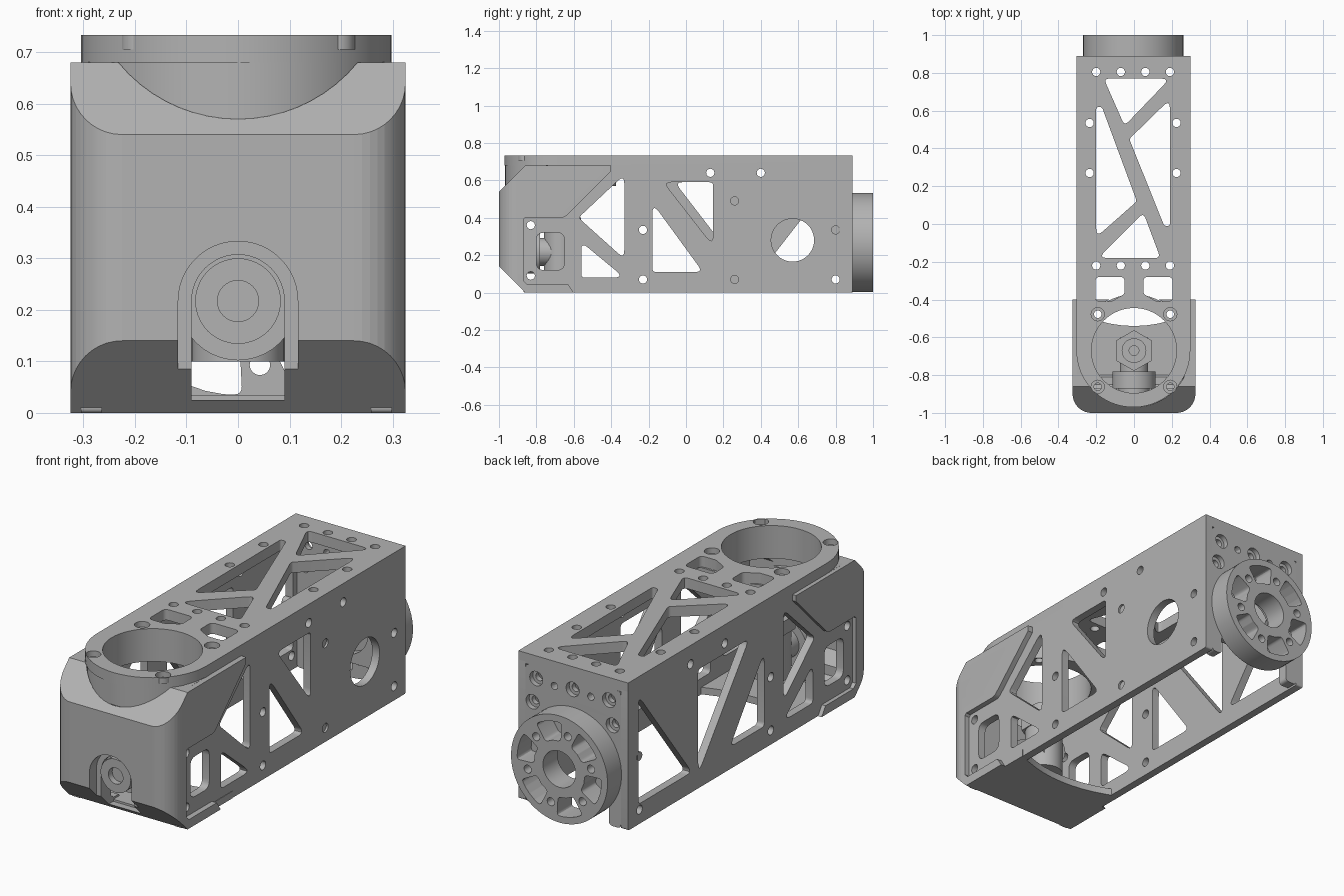
import bpy, bmesh
from math import sin, cos, pi, radians, tan
from mathutils import Vector

if "Cube" in bpy.data.objects:
    bpy.data.objects.remove(bpy.data.objects["Cube"])

grey = bpy.data.materials.new("metal_grey")
grey.use_nodes = True
grey.diffuse_color = (0.45, 0.45, 0.45, 1)
grey.node_tree.nodes["Principled BSDF"].inputs["Base Color"].default_value = (0.45, 0.45, 0.45, 1)


def circle(a, b, r, n=24, start=0.0):
    return [(a + r * cos(start + 2 * pi * i / n), b + r * sin(start + 2 * pi * i / n)) for i in range(n)]


def rounded(pts, r=0.02, steps=4):
    """Polygon with rounded corners."""
    out = []
    for i, p in enumerate(pts):
        p, q, s = Vector(p), Vector(pts[i - 1]), Vector(pts[(i + 1) % len(pts)])
        u, v = q - p, s - p
        d = min(r / tan(u.angle(v) / 2), 0.45 * u.length, 0.45 * v.length)
        a, b = p + u.normalized() * d, p + v.normalized() * d
        for k in range(steps + 1):
            t = k / steps
            out.append(tuple(a * (1 - t) ** 2 + p * 2 * t * (1 - t) + b * t * t))
    return out


def box(a0, b0, a1, b1, r=0.0):
    pts = [(a0, b0), (a1, b0), (a1, b1), (a0, b1)]
    return rounded(pts, r) if r else pts


def bake(ob):
    bpy.context.view_layer.update()
    dg = bpy.context.evaluated_depsgraph_get()
    return bpy.data.meshes.new_from_object(ob.evaluated_get(dg))


def finish(ob):
    ob.data.materials.clear()
    ob.data.materials.append(grey)
    bpy.ops.object.select_all(action='DESELECT')
    ob.select_set(True)
    bpy.context.view_layer.objects.active = ob
    bpy.ops.object.shade_smooth_by_angle(angle=radians(30))


def slab(name, axis, lo, hi, outline, holes=(), helper=False):
    """Flat outline with holes, extruded along an axis from lo to hi."""
    cu = bpy.data.curves.new(name, 'CURVE')
    cu.dimensions, cu.fill_mode, cu.extrude = '2D', 'BOTH', (hi - lo) / 2
    for loop in [outline, *holes]:
        sp = cu.splines.new('POLY')
        sp.points.add(len(loop) - 1)
        for pt, (a, b) in zip(sp.points, loop):
            pt.co = (a, b, 0, 1)
        sp.use_cyclic_u = True
    tmp = bpy.data.objects.new(name + "_outline", cu)
    bpy.context.collection.objects.link(tmp)
    me = bake(tmp)
    bpy.data.objects.remove(tmp)
    mid = (lo + hi) / 2
    for v in me.vertices:
        a, b, t = v.co.x, v.co.y, v.co.z + mid
        v.co = {'X': (t, a, b), 'Y': (a, t, b), 'Z': (a, b, t)}[axis]
    bm = bmesh.new()
    bm.from_mesh(me)
    bmesh.ops.remove_doubles(bm, verts=bm.verts, dist=1e-5)
    bmesh.ops.recalc_face_normals(bm, faces=bm.faces)
    bm.to_mesh(me)
    bm.free()
    me.name = name
    ob = bpy.data.objects.new(name, me)
    bpy.context.collection.objects.link(ob)
    if helper:
        ob.hide_render = True
    else:
        finish(ob)
    return ob


def combine(ob, tools):
    """Apply boolean tools, given as (operation, cutter)."""
    for op, cutter in tools:
        m = ob.modifiers.new(op, 'BOOLEAN')
        m.operation, m.object, m.solver = op, cutter, 'EXACT'
    me = bake(ob)
    ob.modifiers.clear()
    ob.data = me
    for _, cutter in tools:
        bpy.data.objects.remove(cutter)
    finish(ob)


HOLE = 0.022
L, R, RING_Y = 0.298, -0.305, -0.67

# Side plates with truss cutouts
side = rounded([(-0.87, 0), (0.89, 0), (0.89, 0.7), (-0.8, 0.68), (-0.87, 0.6)], 0.01)
shared = [rounded(t) for t in (
    [(-0.575, 0.4), (-0.33, 0.63), (-0.33, 0.18)],
    [(-0.56, 0.27), (-0.56, 0.08), (-0.33, 0.08)],
    [(-0.18, 0.48), (-0.18, 0.11), (0.09, 0.11)])]
shared.append(box(-0.8, 0.12, -0.65, 0.32, 0.04))
shared += [circle(a, b, HOLE, 16) for a, b in (
    (0.13, 0.64), (0.4, 0.64), (0.8, 0.335), (0.8, 0.07),
    (-0.23, 0.335), (-0.23, 0.07), (-0.83, 0.36), (-0.83, 0.09))]
screws = [(0.26, 0.49), (0.26, 0.07)]
slab("left_side_plate", 'X', L - 0.04, L, side, shared + [
    rounded([(-0.12, 0.59), (0.145, 0.59), (0.145, 0.25)]),
    circle(0.57, 0.28, 0.115, 40)] + [circle(a, b, HOLE, 16) for a, b in screws])
slab("right_side_plate", 'X', R, R + 0.04, side, shared + [
    rounded([(-0.06, 0.59), (0.34, 0.59), (0.34, 0.07)]),
    rounded([(0.81, 0.64), (0.81, 0.1), (0.39, 0.1)])])
for i, (a, b) in enumerate(screws):
    slab("screw_%d" % i, 'X', L - 0.04, L - 0.01, circle(a, b, HOLE, 16))

# Top plate with round front end, in two layers for the counterbores
end = [(-0.0035 + 0.3015 * cos(pi * i / 40), RING_Y - 0.3 * sin(pi * i / 40)) for i in range(41)]
top = [(R, 0.89), (L, 0.89)] + end
cuts = [rounded(p) for p in (
    [(-0.16, 0.77), (0.19, 0.77), (-0.05, 0.52)],
    [(-0.2, 0.62), (-0.17, 0.62), (0.015, 0.12), (-0.2, -0.07)],
    [(0.19, 0.66), (-0.025, 0.45), (0.16, -0.01), (0.19, -0.01)],
    [(-0.19, -0.18), (0.14, -0.18), (0.05, 0.06)])]
cuts += [rounded([(s * 0.205, -0.28), (s * 0.05, -0.28), (s * 0.05, -0.37), (s * 0.12, -0.41), (s * 0.205, -0.41)], 0.025)
         for s in (-1, 1)]
cuts += [circle(x, y, HOLE, 16) for y in (0.805, -0.22) for x in (-0.2, -0.07, 0.06, 0.19)]
cuts += [circle(x, y, HOLE, 16) for y in (0.535, 0.27) for x in (-0.235, 0.225)]
bore = circle(0, RING_Y, 0.225, 64)
corners = [(x, RING_Y + y) for x in (-0.192, 0.192) for y in (-0.192, 0.192)]
for name, lo, hi, r in (("top_plate", 0.705, 0.733, 0.035), ("top_plate_under", 0.68, 0.705, 0.02)):
    slab(name, 'Z', lo, hi, top, cuts + [bore] + [circle(x, y, r, 20) for x, y in corners])

# Bearing ring under the top plate
slab("bearing_ring", 'Z', 0.57, 0.68, circle(0, RING_Y, 0.297, 64),
     [bore] + [circle(x, y, 0.02, 16) for x, y in corners])

# Back plate with a bottom notch and counterbored screw holes
WX, WZ = -0.004, 0.267
back = rounded([(R + 0.04, 0), (-0.2, 0), (-0.2, 0.1), (0.2, 0.1), (0.2, 0), (L - 0.04, 0),
                (L - 0.04, 0.68), (R + 0.04, 0.68)], 0.02)
spots = [(-0.2, 0.62), (0.2, 0.62), (0, 0.62), (-0.22, 0.5), (0.22, 0.5)]
for name, lo, hi, r in (("back_plate", 0.865, 0.89, 0.036), ("back_plate_inner", 0.84, 0.865, 0.02)):
    slab(name, 'Y', lo, hi, back, [circle(WX, WZ, 0.13, 40)] + [circle(x, z, r, 20) for x, z in spots]
         + [circle(x, 0.61, 0.018, 12) for x in (-0.1, 0.1)])

# Output wheel with six pockets and six bolt holes
wheel_holes = [circle(WX, WZ, 0.09, 40)]
for k in range(6):
    mid = radians(-105 + 60 * k)
    arc = [mid + radians(d) for d in (-18, -9, 0, 9, 18)]
    wheel_holes.append(rounded([(WX + 0.232 * cos(a), WZ + 0.232 * sin(a)) for a in arc]
                               + [(WX + 0.14 * cos(a), WZ + 0.14 * sin(a)) for a in arc[::-2]], 0.02))
    a = mid + radians(30)
    wheel_holes.append(circle(WX + 0.18 * cos(a), WZ + 0.18 * sin(a), 0.02, 16))
slab("output_wheel", 'Y', 0.885, 1.0, circle(WX, WZ, 0.265, 72), wheel_holes)

# Front cover: chamfered side profile crossed with a rounded plan, then hollowed
profile = [(-1, 0.14), (-0.86, 0), (-0.6, 0), (-0.63, 0.045), (-0.85, 0.045), (-0.87, 0.065), (-0.87, 0.39),
           (-0.86, 0.4), (-0.66, 0.4), (-0.64, 0.41), (-0.4, 0.65), (-0.4, 0.68), (-0.86, 0.68), (-1, 0.54)]
cover = slab("front_cover", 'X', -0.325, 0.325, profile)
plan = [(0.325, -0.2), (-0.325, -0.2)] + [
    (s * (0.225 + 0.1 * cos(a)), -0.9 - 0.1 * sin(a))
    for s, angles in ((-1, range(0, 91, 9)), (1, range(90, -1, -9))) for a in map(radians, angles)]


def arch(r, bottom):
    return [(-r, bottom)] + [(-r * cos(pi * i / 24), 0.217 + r * sin(pi * i / 24)) for i in range(25)] + [(r, bottom)]


inside = [(-0.92, 0.17), (-0.8, 0.035), (0, 0.035), (0, 0.64), (-0.82, 0.64), (-0.92, 0.52)]
combine(cover, [
    ('INTERSECT', slab("plan_cutter", 'Z', -0.1, 0.9, plan, helper=True)),
    ('DIFFERENCE', slab("inside_cutter", 'X', -0.297, 0.297, inside, helper=True)),
    ('DIFFERENCE', slab("slot_cutter", 'Y', -1.1, -0.945, arch(0.116, -0.1), helper=True)),
    ('DIFFERENCE', slab("port_cutter", 'Y', -1.0, -0.8, arch(0.09, 0.025), helper=True)),
    ('DIFFERENCE', slab("ring_cutter", 'Z', 0.5, 0.9, circle(0, RING_Y, 0.3, 64), helper=True))])

# Cover floor with a concave rear edge
floor_arc = [(0.3 - 0.06 * i, -0.54 + 0.07 * (0.2 * i - 1) ** 2) for i in range(11)]
slab("cover_floor", 'Z', 0.0, 0.035, floor_arc + [(-0.3, -0.85), (0.3, -0.85)])

# Elbow fitting: horizontal port and upright body with a hex nut
PZ = 0.217
slab("port_tube", 'Y', -0.96, -0.8, circle(0, PZ, 0.083, 40), [circle(0, PZ, 0.04, 32)])
slab("port_core", 'Y', -0.93, -0.6, circle(0, PZ, 0.075, 40))
slab("port_collar", 'Y', -0.87, -0.78, circle(0, PZ, 0.115, 40))
slab("elbow_body", 'Z', 0.1, 0.34, circle(0, RING_Y, 0.09, 40))
slab("hex_nut", 'Z', 0.33, 0.4, circle(0, RING_Y, 0.108, 6, pi / 6))
slab("nut_tip", 'Z', 0.39, 0.46, circle(0, RING_Y, 0.065, 32), [circle(0, RING_Y, 0.026, 20)])
